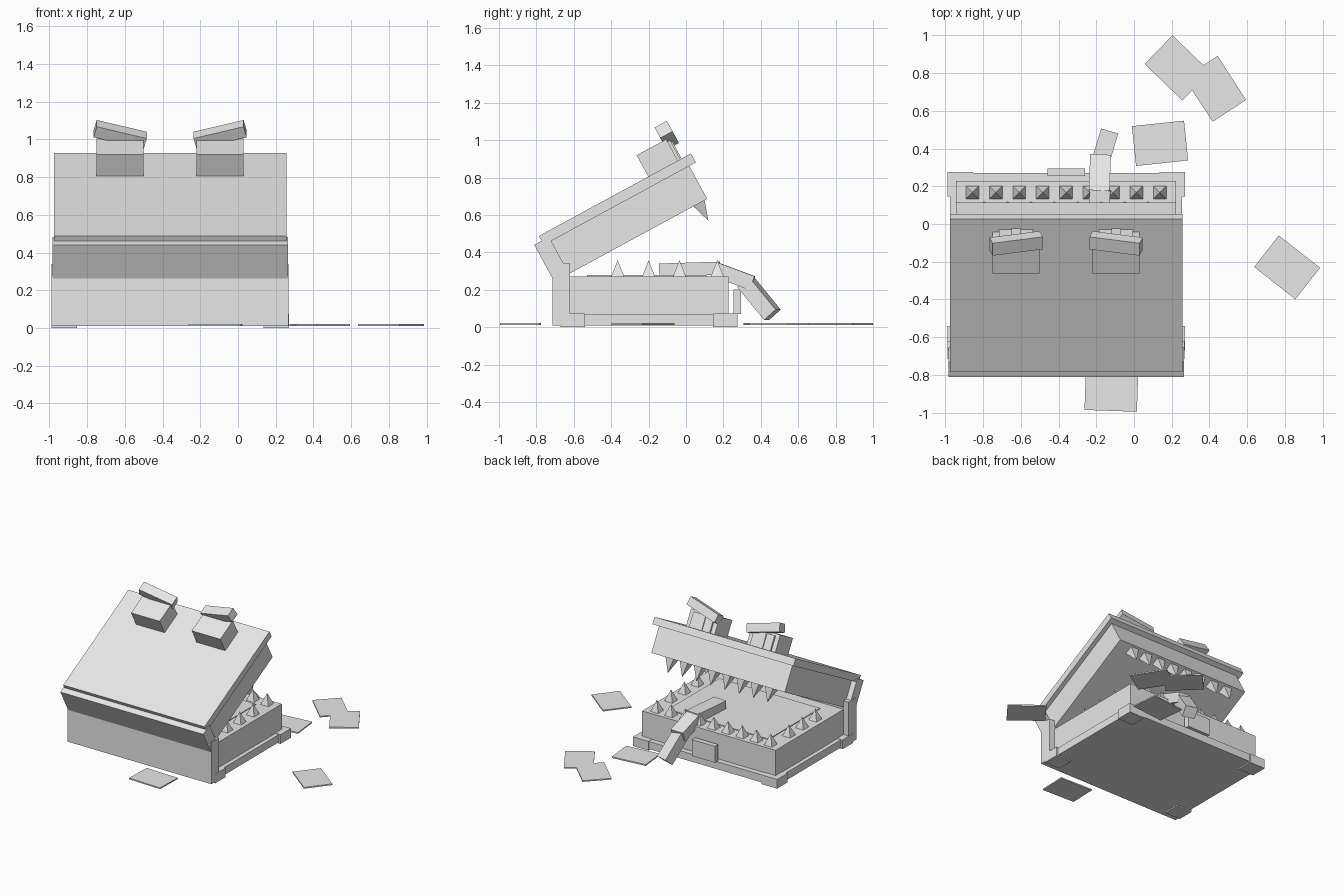
import bpy, bmesh, math
from mathutils import Matrix, Vector

if "Cube" in bpy.data.objects:
    bpy.data.objects.remove(bpy.data.objects["Cube"])

CX = -0.36                      # centre line of the chest
grey = bpy.data.materials.new("plain_grey")
grey.diffuse_color = (0.8, 0.8, 0.8, 1)
grey.use_nodes = True
grey.node_tree.nodes["Principled BSDF"].inputs["Base Color"].default_value = grey.diffuse_color

# Lid frame: hinged at the back top edge of the base, opened upward
LID = Matrix.Translation((CX, -0.625, 0.285)) @ Matrix.Rotation(math.radians(28.5), 4, 'X')
BASE = Matrix.Translation((CX, 0, 0))


def finish(name, bm, matrix):
    bmesh.ops.recalc_face_normals(bm, faces=bm.faces)
    me = bpy.data.meshes.new(name)
    bm.to_mesh(me)
    bm.free()
    me.materials.append(grey)
    ob = bpy.data.objects.new(name, me)
    ob.matrix_world = matrix
    bpy.context.collection.objects.link(ob)
    return ob


def box(name, x, y, z, frame=BASE):
    """Box from (min, max) ranges in the given frame."""
    bm = bmesh.new()
    size = [b - a for a, b in (x, y, z)]
    mid = [(a + b) / 2 for a, b in (x, y, z)]
    bmesh.ops.create_cube(bm, size=1, matrix=Matrix.Translation(mid) @ Matrix.Diagonal((*size, 1)))
    return finish(name, bm, frame)


def teeth(name, spots, z, height, frame, width=0.07):
    """Row of four-sided spikes; negative height points down."""
    bm = bmesh.new()
    for x, y in spots:
        m = Matrix.Translation((x, y, z + height / 2)) @ Matrix.Rotation(math.pi / 4, 4, 'Z')
        if height < 0:
            m = Matrix.Translation((x, y, z + height / 2)) @ Matrix.Rotation(math.pi, 4, 'X') @ Matrix.Rotation(math.pi / 4, 4, 'Z')
        bmesh.ops.create_cone(bm, cap_ends=True, segments=4, radius1=width / math.sqrt(2),
                              radius2=0, depth=abs(height), matrix=m)
    return finish(name, bm, frame)


def beam(name, a, b, width, thick):
    """Box running from point a to point b."""
    a, b = Vector(a), Vector(b)
    d = (b - a).normalized()
    side = d.cross(Vector((0, 0, 1))).normalized()
    up = side.cross(d)
    rot = Matrix((side, d, up)).transposed().to_4x4()
    box(name, (-width / 2, width / 2), (0, (b - a).length), (-thick / 2, thick / 2),
        Matrix.Translation(a) @ rot)


# Base of the chest
box("base_body", (-0.583, 0.583), (-0.62, 0.228), (0.06, 0.272))
box("base_plinth", (-0.615, 0.615), (-0.70, 0.27), (0.01, 0.07))
box("base_back_panel", (-0.628, 0.628), (-0.715, -0.62), (0.01, 0.34))
box("mouth_floor", (-0.44, 0.44), (-0.53, 0.11), (0.27, 0.278))
box("lock_plate", (-0.1, 0.1), (0.255, 0.295), (0.07, 0.2))
for s in (-1, 1):
    for part, y in (("rear", (-0.67, -0.54)), ("front", (0.145, 0.276))):
        box(part + "_foot", sorted((s * 0.495, s * 0.63)), y, (0.0, 0.073))

# Lid of the chest
box("lid_body", (-0.583, 0.583), (0, 0.84), (0, 0.205), LID)
box("lid_top_plate", (-0.617, 0.617), (-0.045, 0.88), (0.2, 0.255), LID)
box("lid_back_panel", (-0.624, 0.624), (-0.09, 0.0), (0, 0.225), LID)

# Teeth
pitch = 0.1243
lower = [((i - 4) * pitch, 0.167) for i in range(9)]
lower += [(s * 0.515, y) for s in (-1, 1) for y in (-0.365, -0.2, -0.035)]
teeth("lower_teeth", lower, 0.27, 0.088, BASE)
teeth("upper_teeth", [((i - 3.5) * pitch, 0.79) for i in range(8)], 0.002, -0.107, LID)

# Eyes and slanted brows on the lid
for s in (-1, 1):
    ex = s * 0.265
    box("eye_block", (ex - 0.125, ex + 0.125), (0.62, 0.80), (0.25, 0.385), LID)
    box("eye_plate", (ex - 0.09, ex + 0.09), (0.79, 0.815), (0.255, 0.37), LID)
    box("pupil", (ex - 0.025, ex + 0.025), (0.81, 0.823), (0.255, 0.36), LID)
    tilt = Matrix.Translation((ex, 0.8125, 0.402)) @ Matrix.Rotation(-s * math.radians(15), 4, 'Y')
    box("brow", (-0.1375, 0.1375), (-0.0375, 0.0375), (-0.033, 0.033), LID @ tilt)

# Tongue hanging over the front rim
beam("tongue_root", (-0.20, -0.14, 0.305), (-0.18, 0.18, 0.315), 0.11, 0.07)
beam("tongue_middle", (-0.185, 0.165, 0.306), (-0.178, 0.355, 0.235), 0.11, 0.078)
beam("tongue_tip", (-0.182, 0.318, 0.242), (-0.138, 0.462, 0.066), 0.095, 0.085)

# Loose flat scraps on the ground: centre x, y and turn in degrees
for x, y, a in ((0.23, 0.828, -44), (0.43, 0.717, -57), (0.138, 0.428, 6),
                (0.812, -0.23, -38), (-0.12, -0.885, -2)):
    box("loose_scrap", (-0.139, 0.139), (-0.106, 0.106), (0.011, 0.021),
        Matrix.Translation((x, y, 0)) @ Matrix.Rotation(math.radians(a), 4, 'Z'))
